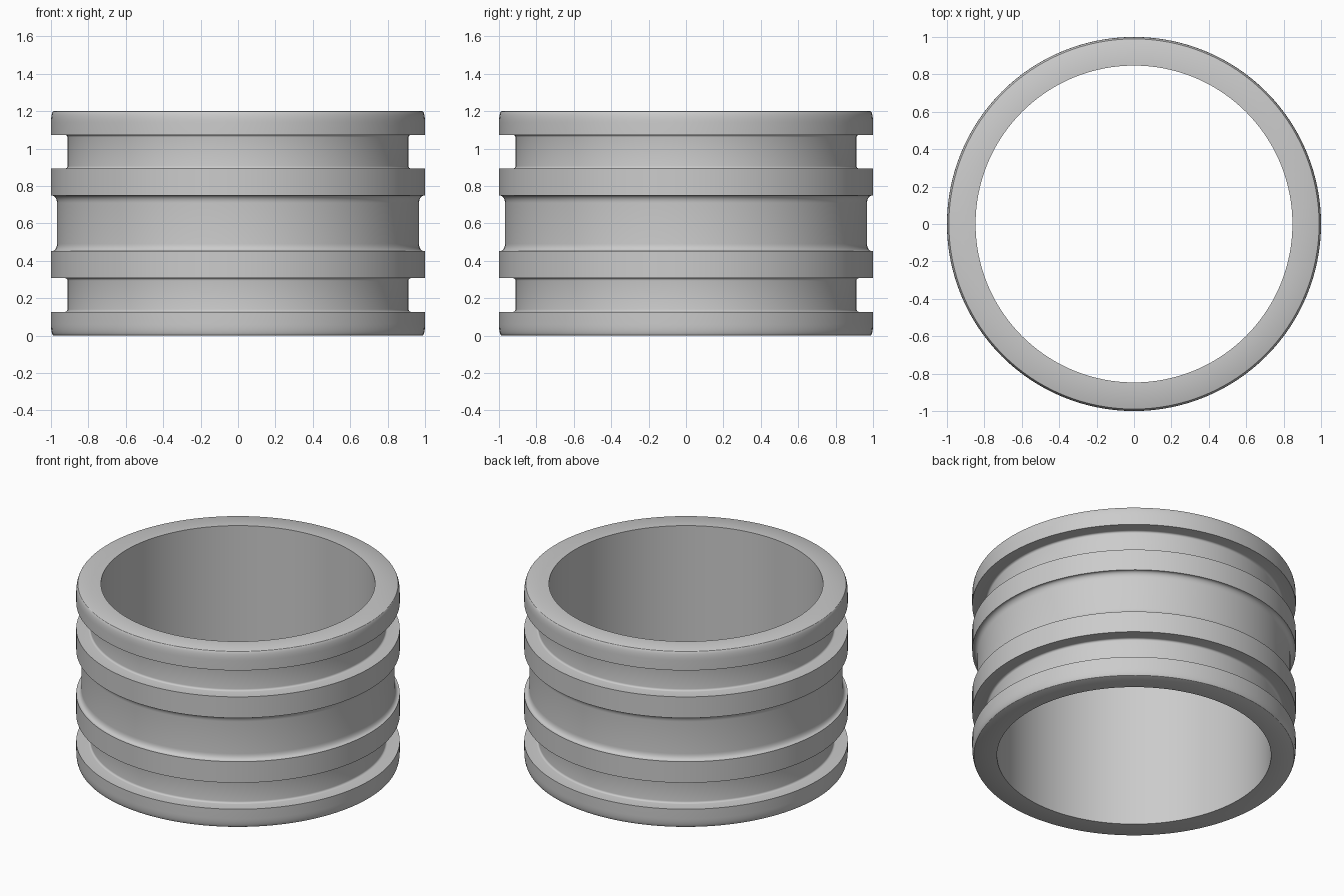
import bpy, bmesh, math

if "Cube" in bpy.data.objects:
    bpy.data.objects.remove(bpy.data.objects["Cube"])

H, R_OUT, R_IN, R_GROOVE, R_WAIST = 1.2, 1.0, 0.847, 0.912, 0.968
SEGMENTS = 128


def arc(cr, cz, rr, rz, a0, a1, n=6):
    """Elliptical arc of (radius, height) points, angles in degrees."""
    return [(cr + rr * math.cos(math.radians(a0 + (a1 - a0) * i / n)),
             cz + rz * math.sin(math.radians(a0 + (a1 - a0) * i / n)))
            for i in range(n + 1)]


# Lower half of the cross-section, from the bore outward and up to mid height
half = [(R_IN, 0.0)]
half += arc(R_OUT - 0.014, 0.06, 0.014, 0.06, -90, 0)                # rounded rim
half += [(R_OUT, 0.127)]
half += arc(R_GROOVE + 0.013, 0.14, 0.013, 0.013, 270, 180, 4)       # ring groove
half += arc(R_GROOVE + 0.013, 0.294, 0.013, 0.013, 180, 90, 4)
half += [(R_OUT, 0.307), (R_OUT, 0.451)]
half += arc(R_WAIST + 0.027, 0.491, 0.027, 0.04, 270, 180)           # waist fillet

# Mirror about mid height to close the profile
profile = half + [(r, H - z) for r, z in reversed(half)]

# Revolve the closed profile
bm = bmesh.new()
rings = []
for s in range(SEGMENTS):
    a = 2 * math.pi * s / SEGMENTS
    rings.append([bm.verts.new((r * math.cos(a), r * math.sin(a), z)) for r, z in profile])
n = len(profile)
for s in range(SEGMENTS):
    p, q = rings[s], rings[(s + 1) % SEGMENTS]
    for i in range(n):
        j = (i + 1) % n
        bm.faces.new((p[i], q[i], q[j], p[j]))
bmesh.ops.recalc_face_normals(bm, faces=bm.faces)
mesh = bpy.data.meshes.new("grooved_sleeve")
bm.to_mesh(mesh)
bm.free()

sleeve = bpy.data.objects.new("grooved_sleeve", mesh)
bpy.context.collection.objects.link(sleeve)

grey = bpy.data.materials.new("light_grey")
grey.diffuse_color = (0.6, 0.6, 0.6, 1)
grey.use_nodes = True
grey.node_tree.nodes["Principled BSDF"].inputs["Base Color"].default_value = grey.diffuse_color
mesh.materials.append(grey)

bpy.context.view_layer.objects.active = sleeve
sleeve.select_set(True)
bpy.ops.object.shade_smooth_by_angle(angle=math.radians(30))
